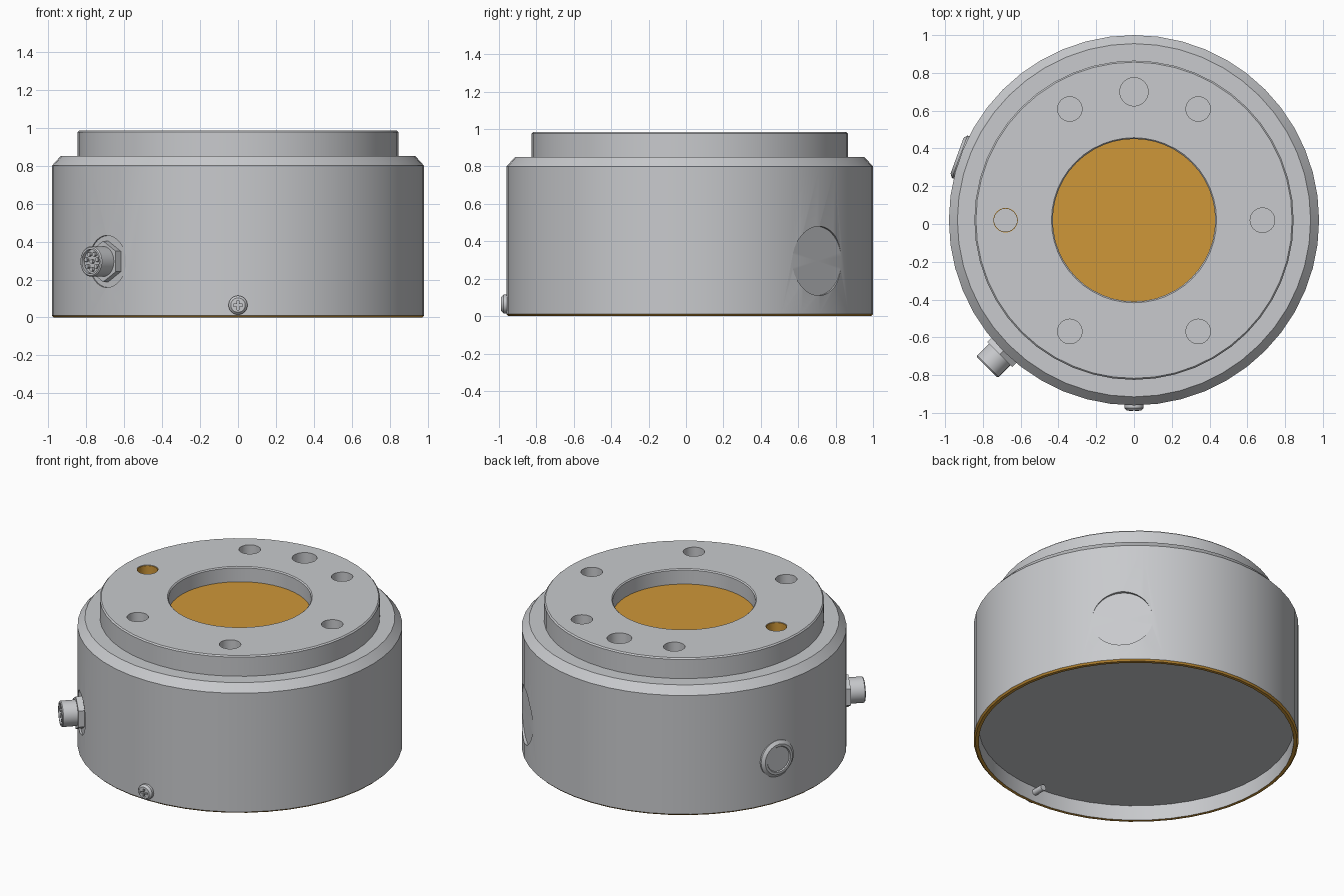
import bpy, bmesh
from math import pi, radians, cos, sin
from mathutils import Matrix

cube = bpy.data.objects.get("Cube")
if cube:
    bpy.data.objects.remove(cube, do_unlink=True)


def material(name, rgb):
    m = bpy.data.materials.new(name)
    m.use_nodes = True
    m.diffuse_color = (*rgb, 1)
    bsdf = next(n for n in m.node_tree.nodes if n.type == 'BSDF_PRINCIPLED')
    bsdf.inputs["Base Color"].default_value = (*rgb, 1)
    return m


GREY = material("machined_grey", (0.58, 0.59, 0.61))
GOLD = material("gold", (0.62, 0.31, 0.04))
CENTRE = Matrix.Translation((0, 0.02, 0))


def radial(angle, z):
    """Frame whose z axis points outward from the body at an angle and height."""
    return (CENTRE @ Matrix.Translation((0, 0, z)) @ Matrix.Rotation(radians(angle), 4, 'Z')
            @ Matrix.Rotation(pi / 2, 4, 'Y'))


def finish(name, bm, mat, frame):
    bm.transform(frame)
    mesh = bpy.data.meshes.new(name)
    bm.to_mesh(mesh)
    bm.free()
    mesh.materials.append(mat)
    ob = bpy.data.objects.new(name, mesh)
    bpy.context.collection.objects.link(ob)
    return ob


def lathe(name, profile, mat=GREY, segs=32, frame=CENTRE, closed=False):
    """Revolve (radius, height) points about the local z axis."""
    bm = bmesh.new()
    vs = [bm.verts.new((r, 0, z)) for r, z in profile]
    pairs = list(zip(vs, vs[1:])) + ([(vs[-1], vs[0])] if closed else [])
    es = [bm.edges.new(p) for p in pairs]
    bmesh.ops.spin(bm, geom=vs + es, cent=(0, 0, 0), axis=(0, 0, 1),
                   angle=2 * pi, steps=segs)
    bmesh.ops.remove_doubles(bm, verts=bm.verts[:], dist=1e-4)
    bmesh.ops.recalc_face_normals(bm, faces=bm.faces[:])
    return finish(name, bm, mat, frame)


def rod(name, r, lo, hi, frame=CENTRE, segs=32):
    return lathe(name, [(0, lo), (r, lo), (r, hi), (0, hi)], GREY, segs, frame)


def box(name, size, frame):
    bm = bmesh.new()
    bmesh.ops.create_cube(bm, size=1)
    bm.transform(Matrix.Diagonal((*size, 1)))
    return finish(name, bm, GREY, frame)


def cut(ob, cutters):
    bpy.context.view_layer.objects.active = ob
    for c in cutters:
        c.hide_render = True
        mod = ob.modifiers.new("cut", 'BOOLEAN')
        mod.operation, mod.solver, mod.object = 'DIFFERENCE', 'EXACT', c
        bpy.ops.object.modifier_apply(modifier=mod.name)
        bpy.data.objects.remove(c, do_unlink=True)


def at(x, y):
    return CENTRE @ Matrix.Translation((x, y, 0))


PLUG, CONNECTOR, CAP, SCREW = radial(45, 0.295), radial(225, 0.295), radial(160, 0.30), radial(-90, 0.065)

# Housing with a shallow recess underneath and a gold bottom edge
housing = lathe("housing", [(0, 0.10), (0.95, 0.10), (0.95, 0), (0.97, 0), (0.98, 0.01),
                            (0.98, 0.80), (0.935, 0.85), (0, 0.85)], segs=48)
housing.data.materials.append(GOLD)
for p in housing.data.polygons:
    if max(housing.data.vertices[v].co.z for v in p.vertices) < 0.02:
        p.material_index = 1
cut(housing, [rod("plug_seat", 0.185, 0.961, 1.2, PLUG, 48),
              rod("connector_seat", 0.137, 0.967, 1.2, CONNECTOR)])

# Top flange ring with bolt holes and a dowel hole
flange = lathe("top_flange", [(0.43, 0.845), (0.845, 0.845), (0.845, 0.977), (0.837, 0.985),
                              (0.437, 0.985), (0.43, 0.978)], segs=48, closed=True)
spots = [(0.68 * cos(k * pi / 3), 0.68 * sin(k * pi / 3), 0.065) for k in range(6)]
spots.append((0, 0.68, 0.075))
cut(flange, [rod("hole_cutter", r, 0.86, 1.1, at(x, y)) for x, y, r in spots])

# Gold floor of the centre bore and gold liner in one hole
lathe("bore_floor", [(0, 0.85), (0.431, 0.85), (0.431, 0.885), (0, 0.885)], GOLD, 48)
lathe("hole_liner", [(0.061, 0.86), (0.065, 0.86), (0.065, 0.982), (0.061, 0.982)],
      GOLD, 32, at(-0.68, 0), closed=True)

# Round cap on the side
lathe("side_cap", [(0, 0.95), (0.12, 0.95), (0.12, 0.982), (0.10, 0.997), (0.085, 0.997),
                   (0.08, 0.991), (0, 0.991)], frame=CAP)

# Cable connector: hex nut, hollow barrel, pins
rod("connector_nut", 0.108, 0.95, 1.005, CONNECTOR, 6)
lathe("connector_barrel", [(0, 0.95), (0.08, 0.95), (0.08, 1.094), (0.074, 1.10), (0.064, 1.10),
                           (0.064, 1.08), (0, 1.08)], frame=CONNECTOR)
for k in range(8):
    r = 0.042 if k else 0
    offset = Matrix.Translation((r * cos(k * 2 * pi / 7), r * sin(k * 2 * pi / 7), 0))
    rod(f"connector_pin_{k + 1}", 0.011, 1.07, 1.095, CONNECTOR @ offset, 12)

# Cross-head screw through the skirt
screw = lathe("screw", [(0, 0.87), (0.02, 0.87), (0.02, 0.965), (0.05, 0.965), (0.05, 0.995),
                        (0.038, 1.008), (0, 1.01)], segs=24, frame=SCREW)
slot = SCREW @ Matrix.Translation((0, 0, 1.01))
cut(screw, [box("slot_a", (0.05, 0.012, 0.03), slot), box("slot_b", (0.012, 0.05, 0.03), slot)])

# Smooth round walls, sharp edges
bpy.ops.object.select_all(action='DESELECT')
for ob in bpy.context.collection.objects:
    if ob.type == 'MESH':
        ob.select_set(True)
        bpy.context.view_layer.objects.active = ob
bpy.ops.object.shade_smooth_by_angle(angle=radians(30))
